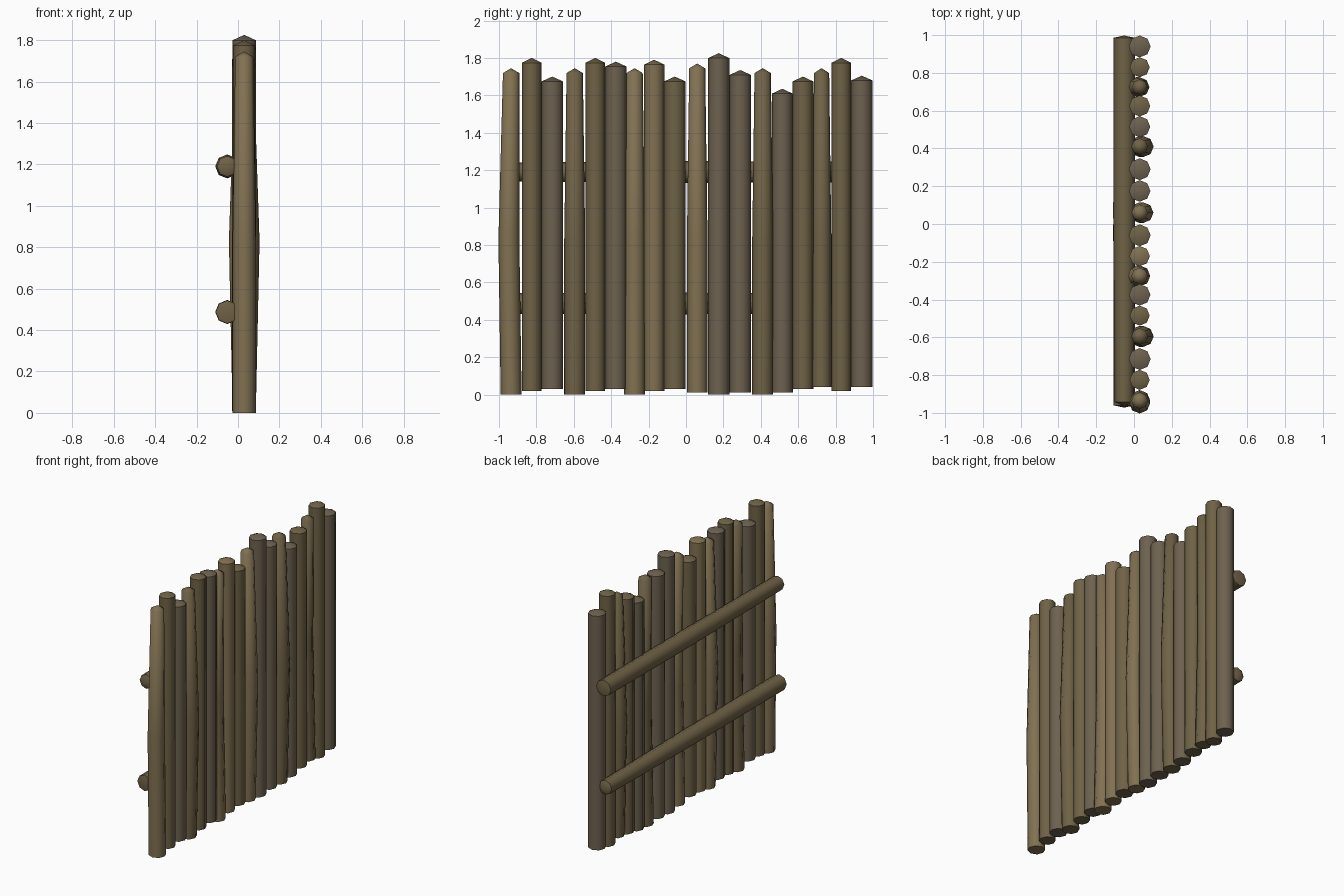
import bpy, bmesh, math
from mathutils import Vector, Matrix

if "Cube" in bpy.data.objects:
    bpy.data.objects.remove(bpy.data.objects["Cube"])

SIDES = 8


def material(name, rgb):
    m = bpy.data.materials.new(name)
    m.diffuse_color = (*rgb, 1)
    m.use_nodes = True
    m.node_tree.nodes["Principled BSDF"].inputs["Base Color"].default_value = m.diffuse_color
    return m


TAN = material("tan_wood", (0.22, 0.165, 0.085))
BROWN = material("brown_wood", (0.16, 0.122, 0.062))
GREY = material("grey_wood", (0.155, 0.122, 0.08))


def pole(name, sections, tip, base_tip, mat, matrix):
    """Octagonal log along local z; sections are (z, radius, offset_x, offset_y)."""
    bm = bmesh.new()
    rings = []
    for z, r, ox, oy in sections:
        rings.append([bm.verts.new((ox + r * math.cos(math.tau * i / SIDES),
                                    oy + r * math.sin(math.tau * i / SIDES), z))
                      for i in range(SIDES)])
    for a, b in zip(rings, rings[1:]):
        for i in range(SIDES):
            j = (i + 1) % SIDES
            bm.faces.new((a[i], a[j], b[j], b[i]))
    # pointed top and base
    for ring, sec, h in ((rings[-1], sections[-1], tip), (rings[0], sections[0], -base_tip)):
        if h == 0:
            bm.faces.new(ring)
            continue
        apex = bm.verts.new((sec[2], sec[3], sec[0] + h))
        for i in range(SIDES):
            bm.faces.new((ring[i], ring[(i + 1) % SIDES], apex))
    bmesh.ops.recalc_face_normals(bm, faces=bm.faces)
    me = bpy.data.meshes.new(name)
    bm.to_mesh(me)
    bm.free()
    ob = bpy.data.objects.new(name, me)
    bpy.context.collection.objects.link(ob)
    ob.matrix_world = matrix
    me.materials.append(mat)
    bpy.ops.object.select_all(action='DESELECT')
    ob.select_set(True)
    bpy.context.view_layer.objects.active = ob
    bpy.ops.object.shade_smooth_by_angle(angle=math.radians(60))


# upright posts: y, bottom, apex height, radius, bow direction (x, y) or None, material
POSTS = [
    (-0.935, 0.00, 1.745, 0.056, (0, -1), TAN),
    (-0.825, 0.02, 1.80, 0.053, None, BROWN),
    (-0.715, 0.03, 1.70, 0.058, None, GREY),
    (-0.595, 0.00, 1.745, 0.056, (1, 0), BROWN),
    (-0.485, 0.02, 1.80, 0.053, None, BROWN),
    (-0.375, 0.03, 1.78, 0.057, None, GREY),
    (-0.275, 0.00, 1.745, 0.056, (-1, 0), TAN),
    (-0.17, 0.02, 1.79, 0.054, None, TAN),
    (-0.06, 0.03, 1.70, 0.058, None, BROWN),
    (0.06, 0.01, 1.77, 0.055, (1, 0), TAN),
    (0.175, 0.00, 1.825, 0.057, None, GREY),
    (0.29, 0.01, 1.735, 0.058, None, GREY),
    (0.41, 0.00, 1.745, 0.056, (1, 0), BROWN),
    (0.515, 0.01, 1.635, 0.056, None, GREY),
    (0.625, 0.03, 1.70, 0.056, None, BROWN),
    (0.725, 0.04, 1.745, 0.052, (-1, 0), BROWN),
    (0.83, 0.02, 1.80, 0.053, None, BROWN),
    (0.94, 0.04, 1.705, 0.058, None, GREY),
]
TIP = 0.026
for n, (y, z0, z1, r, bow, mat) in enumerate(POSTS, 1):
    top = z1 - TIP
    if bow:
        bx, by = bow[0] * 0.018, bow[1] * 0.012
        secs = [(z0, r, 0, 0), (0.83, r, bx, by), (top, r * 0.78, 0, 0)]
    else:
        secs = [(z0, r, 0, 0), (top, r, 0, 0)]
    pole(f"post_{n:02d}", secs, TIP, 0, mat, Matrix.Translation((0.03, y, 0)))

# two horizontal rails on the back, thin ends pointing opposite ways
for name, z, start, turn in (("upper_rail", 1.19, 0.998, 1), ("lower_rail", 0.487, -0.972, -1)):
    secs = [(0.012, 0.056, 0, 0), (0.95, 0.058, 0, 0), (1.94, 0.05, 0, 0)]
    m = Matrix.Translation((-0.052, start, z)) @ Matrix.Rotation(turn * math.pi / 2, 4, 'X')
    pole(name, secs, 0.025, 0.012, BROWN, m)
